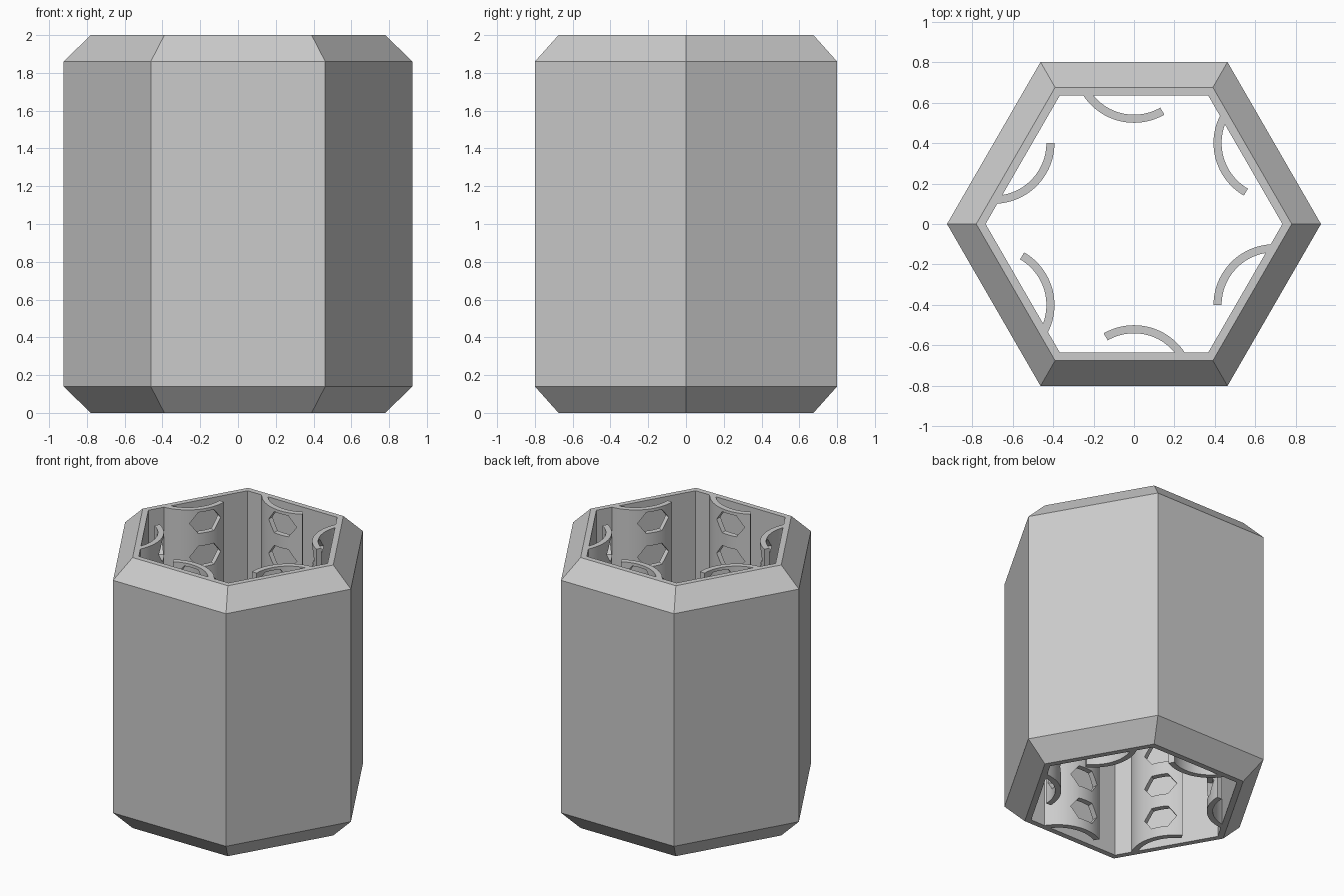
import bpy, bmesh, math

if "Cube" in bpy.data.objects:
    bpy.data.objects.remove(bpy.data.objects["Cube"], do_unlink=True)

HEIGHT, CHAMFER = 2.0, 0.14
OUTER, RIM, INNER = 0.80, 0.675, 0.635      # distances from axis to flats
FIN_IN, FIN_OUT = 0.26, 0.30                # fin radii, centred on the outer flat
SEGMENTS = 24

grey = bpy.data.materials.new("light grey")
grey.use_nodes = True
grey.diffuse_color = (0.6, 0.6, 0.6, 1)
grey.node_tree.nodes["Principled BSDF"].inputs["Base Color"].default_value = (0.6, 0.6, 0.6, 1)


def finish(bm, name):
    bmesh.ops.recalc_face_normals(bm, faces=bm.faces)
    mesh = bpy.data.meshes.new(name)
    bm.to_mesh(mesh)
    bm.free()
    mesh.materials.append(grey)
    obj = bpy.data.objects.new(name, mesh)
    bpy.context.collection.objects.link(obj)
    return obj


def activate(obj):
    bpy.ops.object.select_all(action="DESELECT")
    obj.select_set(True)
    bpy.context.view_layer.objects.active = obj


def prism(bm, outline, offset):
    """Close an outline into a solid by extruding it along an offset."""
    face = bm.faces.new([bm.verts.new(p) for p in outline])
    new = bmesh.ops.extrude_face_region(bm, geom=[face], use_keep_orig=True)["geom"]
    verts = [v for v in new if isinstance(v, bmesh.types.BMVert)]
    bmesh.ops.translate(bm, verts=verts, vec=offset)


# Hexagonal tube: a closed wall profile swept around six corners
profile = [(RIM, 0), (OUTER, CHAMFER), (OUTER, HEIGHT - CHAMFER),
           (RIM, HEIGHT), (INNER, HEIGHT), (INNER, 0)]
bm = bmesh.new()
columns = []
for k in range(6):
    a = math.radians(60 * k)
    columns.append([bm.verts.new((d / math.cos(math.pi / 6) * math.cos(a),
                                  d / math.cos(math.pi / 6) * math.sin(a), z))
                    for d, z in profile])
for k in range(6):
    p, q = columns[k], columns[(k + 1) % 6]
    for i in range(6):
        j = (i + 1) % 6
        bm.faces.new((p[i], q[i], q[j], p[j]))
finish(bm, "hexagonal_shell")


# Curved fin: runs from the inner wall to a free end
def arc(radius):
    start = math.acos((OUTER - INNER) / radius)
    end = -math.radians(30)
    angles = [start + (end - start) * i / SEGMENTS for i in range(SEGMENTS + 1)]
    return [(radius * math.sin(a), radius * math.cos(a) - OUTER, 0) for a in angles]


bm = bmesh.new()
prism(bm, arc(FIN_OUT) + arc(FIN_IN)[::-1], (0, 0, HEIGHT))
fin = finish(bm, "curved_fin_1")

# Column of hexagonal holes through the fin
bm = bmesh.new()
for row in range(8):
    z = 0.15 + 0.25 * row
    hexagon = [(0.115 * math.cos(math.pi * k / 3), -0.7,
                z + 0.09 * math.sin(math.pi * k / 3)) for k in range(6)]
    prism(bm, hexagon, (0, 0.3, 0))
cutter = finish(bm, "hole_cutter")
cutter.hide_render = True

cut = fin.modifiers.new("holes", "BOOLEAN")
cut.operation = "DIFFERENCE"
cut.solver = "EXACT"
cut.object = cutter
activate(fin)
bpy.ops.object.modifier_apply(modifier=cut.name)
bpy.data.objects.remove(cutter, do_unlink=True)
activate(fin)
bpy.ops.object.shade_smooth_by_angle(angle=math.radians(30))

# Repeat the fin on every side
for k in range(1, 6):
    copy = fin.copy()
    copy.name = f"curved_fin_{k + 1}"
    copy.rotation_euler.z = math.radians(60 * k)
    bpy.context.collection.objects.link(copy)
